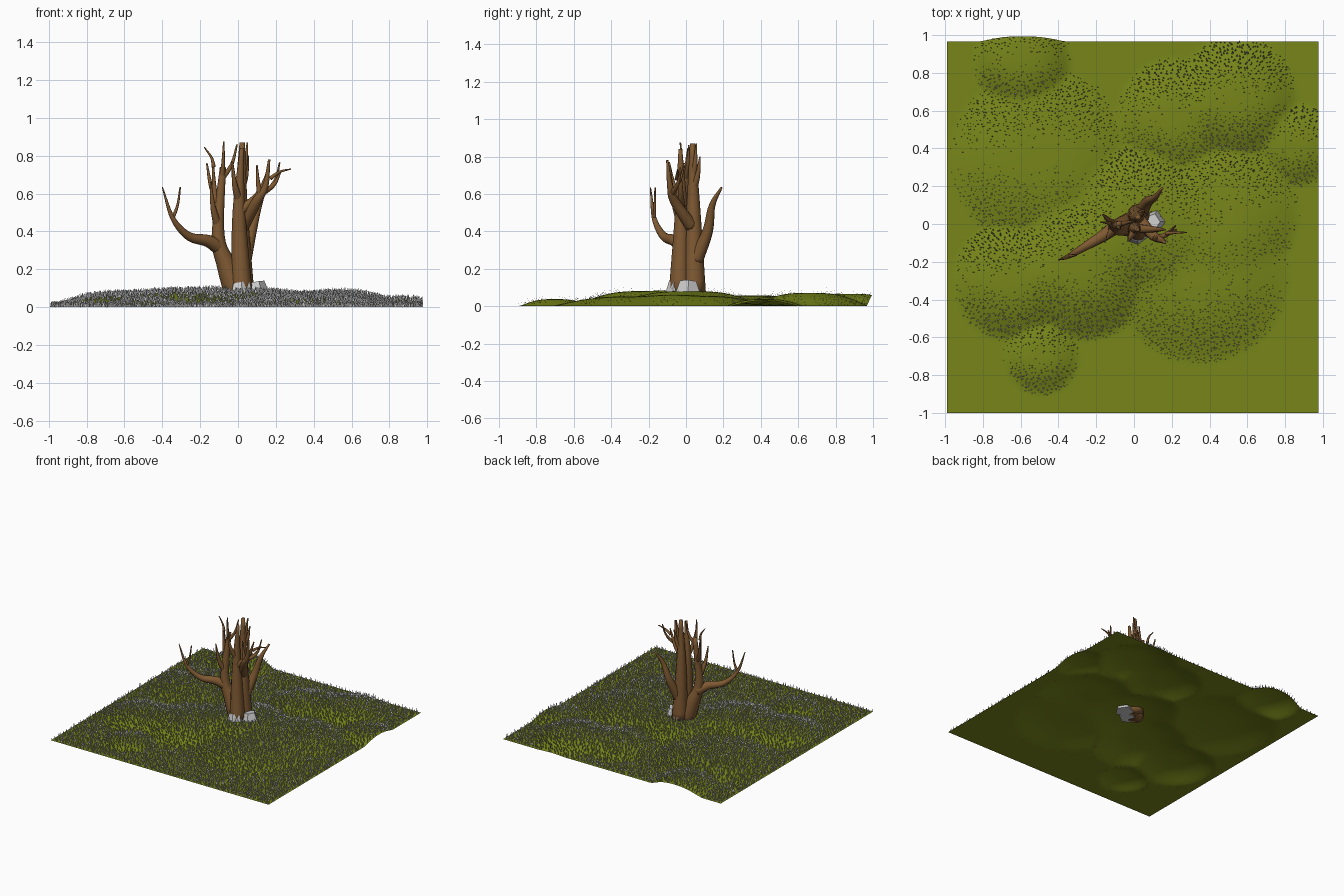
import bpy, bmesh, math, random
from mathutils import Vector, Matrix

if "Cube" in bpy.data.objects:
    bpy.data.objects.remove(bpy.data.objects["Cube"])

random.seed(4)

def material(name, rgb):
    m = bpy.data.materials.new(name)
    m.diffuse_color = (*rgb, 1)
    m.use_nodes = True
    m.node_tree.nodes["Principled BSDF"].inputs["Base Color"].default_value = m.diffuse_color
    return m

def mesh_object(name, bm, mat=None, smooth=False):
    me = bpy.data.meshes.new(name)
    bm.to_mesh(me)
    bm.free()
    for p in me.polygons:
        p.use_smooth = smooth
    if mat:
        me.materials.append(mat)
    ob = bpy.data.objects.new(name, me)
    bpy.context.collection.objects.link(ob)
    return ob

green = material("moss_green", (0.185, 0.235, 0.01))
brown = material("bark_brown", (0.21, 0.1, 0.032))

# Ground: rolling sheet made of soft mounds (x, y, radius, height)
MOUNDS = [(-0.28, -0.22, 0.4, 0.085), (-0.64, -0.3, 0.32, 0.065), (-0.49, -0.7, 0.2, 0.04),
          (0.35, -0.26, 0.48, 0.055), (0.03, 0.02, 0.42, 0.085), (0.48, 0.06, 0.4, 0.058),
          (0.22, 0.56, 0.32, 0.058), (0.54, 0.66, 0.33, 0.075), (-0.59, 0.86, 0.26, 0.07),
          (-0.5, 0.35, 0.48, 0.06), (0.86, 0.42, 0.22, 0.04)]

def height(x, y):
    s = 0
    for cx, cy, r, h in MOUNDS:
        d = ((x - cx) ** 2 + (y - cy) ** 2) / r ** 2
        if d < 1:
            s += (h * (1 - d ** 1.5) ** 1.6) ** 3
    return 0.95 * s ** (1 / 3)

def surface(x, y):
    # the back left mound bulges past the sheet's edge
    bulge = 0.47 * height(x, y) * min(1, (y - 0.7) * 4) if y > 0.7 and x < -0.3 else 0
    return Vector((x, y + bulge, height(x, y)))

bm = bmesh.new()
bmesh.ops.create_grid(bm, x_segments=100, y_segments=100, size=0.983)
for v in bm.verts:
    v.co = surface(v.co.x - 0.007, v.co.y - 0.017)
mesh_object("ground", bm, green, True)

# Grass: thin flat blades on a jittered grid, standing along the ground normal
bm = bmesh.new()
e, rows = 0.01, 98
for i in range(rows * rows):
    x = -0.987 + 1.96 * (i % rows + random.uniform(0, 0.95)) / rows
    y = -0.997 + 1.96 * (i // rows + random.uniform(0, 0.95)) / rows
    n = Vector((height(x - e, y) - height(x + e, y),
                height(x, y - e) - height(x, y + e), 2 * e)).normalized()
    side = Vector((n.z, 0, -n.x)).normalized()
    p = surface(x, y)
    w, h = random.uniform(0.004, 0.0055), random.uniform(0.024, 0.034)
    lean = random.uniform(-w, w)
    bm.faces.new([bm.verts.new(c) for c in
                  (p - side * w, p + side * w, p + n * h + side * lean)])
mesh_object("grass_blades", bm)

# Tree: smooth tapered tubes
def smooth_path(pts, steps=6):
    q = [Vector(p) for p in pts]
    q = [2 * q[0] - q[1]] + q + [2 * q[-1] - q[-2]]
    out = []
    for a, b, c, d in zip(q, q[1:], q[2:], q[3:]):
        for k in range(steps):
            t = k / steps
            out.append(0.5 * (2 * b + (c - a) * t + (2 * a - 5 * b + 4 * c - d) * t * t
                              + (3 * b - a - 3 * c + d) * t ** 3))
    return out + [q[-2]]

def tube(name, pts, r0, r1, sides=12):
    """Sweeps a circle shrinking from r0 to r1; returns (path, radii)."""
    path = smooth_path(pts)
    last = len(path) - 1
    radii = [r0 + (r1 - r0) * i / last for i in range(last + 1)]
    bm, rings = bmesh.new(), []
    for i, p in enumerate(path):
        t = (path[min(i + 1, last)] - path[max(i - 1, 0)]).normalized()
        u = Vector((0, 1, 0)).cross(t).normalized()
        w = t.cross(u)
        angles = [math.tau * k / sides for k in range(sides)]
        rings.append([bm.verts.new(p + radii[i] * (u * math.cos(a) + w * math.sin(a)))
                      for a in angles])
    for r, s in zip(rings, rings[1:]):
        for k in range(sides):
            j = (k + 1) % sides
            bm.faces.new((r[k], r[j], s[j], s[k]))
    bm.faces.new(rings[0][::-1])
    bm.faces.new(rings[-1])
    mesh_object(name, bm, brown, True)
    return path, radii

main = tube("main_stem", [(.025, .045, .06), (.015, .04, .5), (.022, .035, .87)], .062, .014)
front = tube("front_stem", [(.02, -.035, .06), (.005, -.025, .5), (.02, -.03, .84)], .058, .01)
left = tube("left_stem", [(0, 0, .06), (-.06, -.01, .22), (-.105, -.02, .38),
                          (-.08, 0, .74)], .07, .016)
limb = tube("left_limb", [(-.09, -.01, .31), (-.16, -.06, .35), (-.26, -.12, .375),
                          (-.345, -.17, .47), (-.4, -.19, .635)], .042, .003)
tube("back_limb", [(.03, .05, .24), (.07, .115, .4), (.11, .14, .54), (.15, .19, .635)], .04, .006)
right = tube("right_limb", [(.02, .035, .42), (.1, -.06, .56), (.145, -.085, .64),
                            (.165, -.1, .78)], .036, .006)

# Twigs grow out sideways from a parent at a fraction of its length, then curve up to a tip
def twig(name, parent, fraction, *tip):
    path, radii = parent
    i = round(fraction * (len(path) - 1))
    a, b = path[i], Vector(tip)
    mid = Vector((a.x + (b.x - a.x) * 0.65, a.y + (b.y - a.y) * 0.65, a.z + (b.z - a.z) * 0.42))
    return tube(name, [a, mid, b], radii[i] * 0.8, 0.004, 10)

twig("left_limb_fork", limb, .75, -.305, -.165, .635)
low = twig("right_lower_twig", front, .52, .165, -.03, .74)
long = twig("right_long_twig", right, .5, .225, -.03, .715)
tube("right_twig_end", [(.17, -.05, .68), (.22, -.045, .715), (.28, -.045, .73)], .011, .003)
twig("right_short_twig", long, .35, .22, -.01, .765)
twig("right_front_twig", right, .45, .1, -.085, .75)
outer = twig("left_outer_twig", left, .75, -.135, .005, .79)
tube("left_twig_end", [(-.128, .003, .74), (-.14, .005, .79), (-.178, .01, .845)], .011, .003)
twig("left_low_twig", left, .74, -.145, -.08, .66)
twig("left_mid_twig", left, .85, -.165, .05, .76)
top = twig("left_top_twig", left, .95, -.075, -.03, .875)
twig("left_inner_twig", left, .95, -.005, .015, .86)
twig("center_twig", front, .55, -.03, -.09, .77)
twig("top_twig", main, .75, .05, .055, .87)
twig("high_right_twig", main, .65, .055, .075, .8)

# Rocks: faceted tapered stones at the foot of the trunk
def rock(name, loc, size, turn, sides):
    bm = bmesh.new()
    bmesh.ops.create_cone(bm, cap_ends=True, segments=sides, radius1=1, radius2=0.6, depth=1)
    for v in bm.verts:
        v.co.x += random.uniform(-0.12, 0.12)
        v.co.z += 0.15 * v.co.x if v.co.z > 0 else 0
    m = Matrix.Translation(loc) @ Matrix.Rotation(turn, 4, 'Z') @ Matrix.Diagonal((*size, 1))
    bmesh.ops.transform(bm, matrix=m, verts=bm.verts)
    mesh_object(name, bm)

rock("front_rock", (0.015, -0.055, 0.095), (0.068, 0.06, 0.078), 0.2, 6)
rock("side_rock", (0.1, 0.01, 0.095), (0.068, 0.075, 0.078), -0.3, 5)
